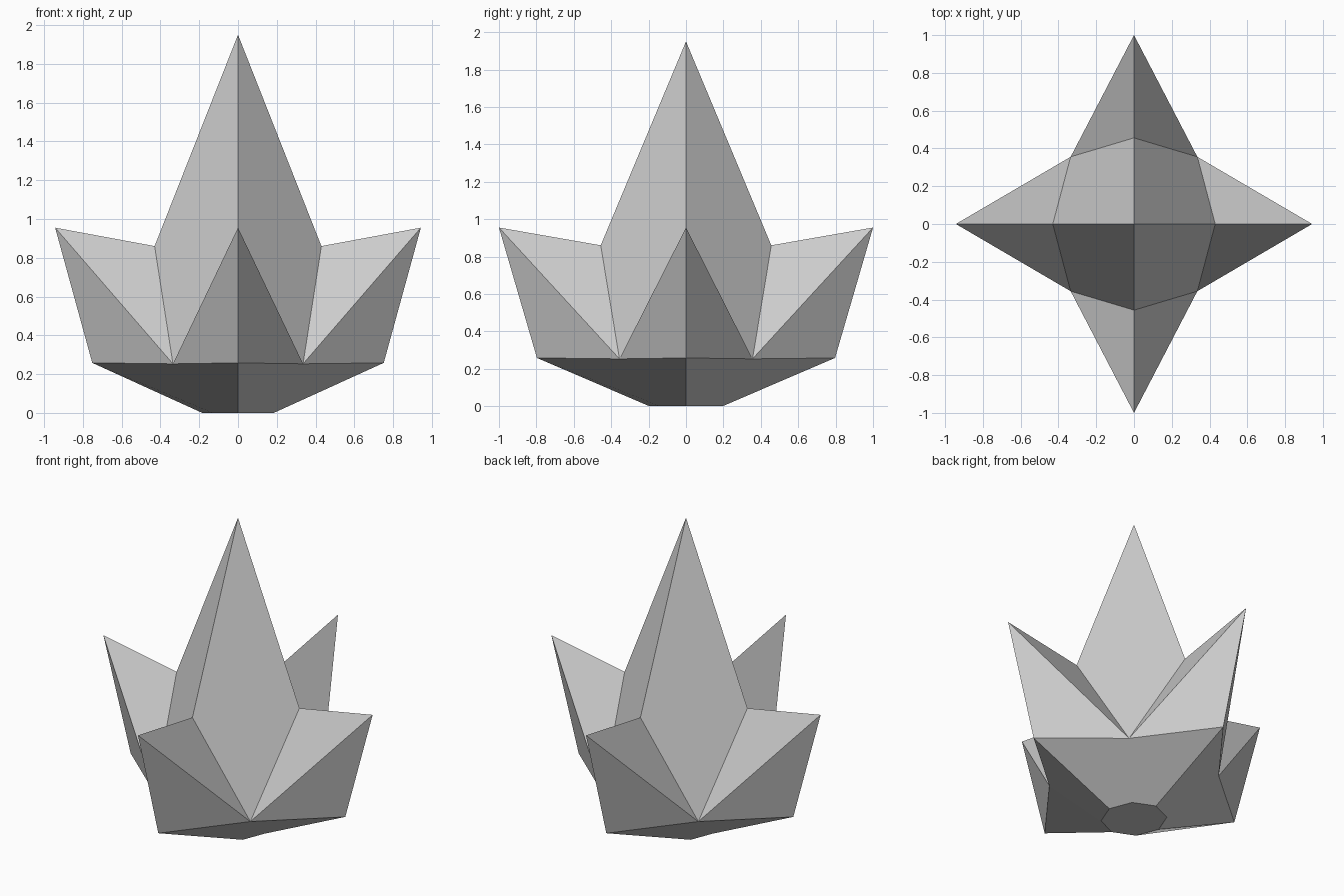
import bpy, bmesh
from math import cos, sin, pi

if "Cube" in bpy.data.objects:
    bpy.data.objects.remove(bpy.data.objects["Cube"])

SX = 0.943  # the plant is slightly narrower in x than in y

bm = bmesh.new()


def ring(radius, z, count, start=0.0):
    """Evenly spaced points around the z axis."""
    pts = []
    for i in range(count):
        a = start + 2 * pi * i / count
        pts.append(bm.verts.new((SX * radius * cos(a), radius * sin(a), z)))
    return pts


apex = bm.verts.new((0, 0, 1.95))
shoulder = ring(0.456, 0.86, 4)            # where leaves meet the spire
tip = ring(1.0, 0.955, 4)                  # outer leaf tips
rim = ring(0.797, 0.258, 4)                # outer foot of each leaf
notch = ring(0.503, 0.253, 4, pi / 4)      # valley between leaves
foot = ring(0.196, 0.0, 8)                 # small octagonal base

for i in range(4):
    j = (i + 1) % 4
    # Spire facet running down into the valley
    bm.faces.new((apex, shoulder[i], notch[i], shoulder[j]))
    # Leaf halves on both sides of the valley
    bm.faces.new((shoulder[i], tip[i], notch[i]))
    bm.faces.new((tip[i], rim[i], notch[i]))
    bm.faces.new((shoulder[j], notch[i], tip[j]))
    bm.faces.new((tip[j], notch[i], rim[j]))
    # Underside tapering to the base
    bm.faces.new((rim[i], foot[2 * i], foot[2 * i + 1], notch[i]))
    bm.faces.new((notch[i], foot[2 * i + 1], foot[2 * j], rim[j]))
bm.faces.new(foot)

bmesh.ops.recalc_face_normals(bm, faces=bm.faces)
mesh = bpy.data.meshes.new("spiky_plant")
bm.to_mesh(mesh)
bm.free()
plant = bpy.data.objects.new("spiky_plant", mesh)
bpy.context.collection.objects.link(plant)
